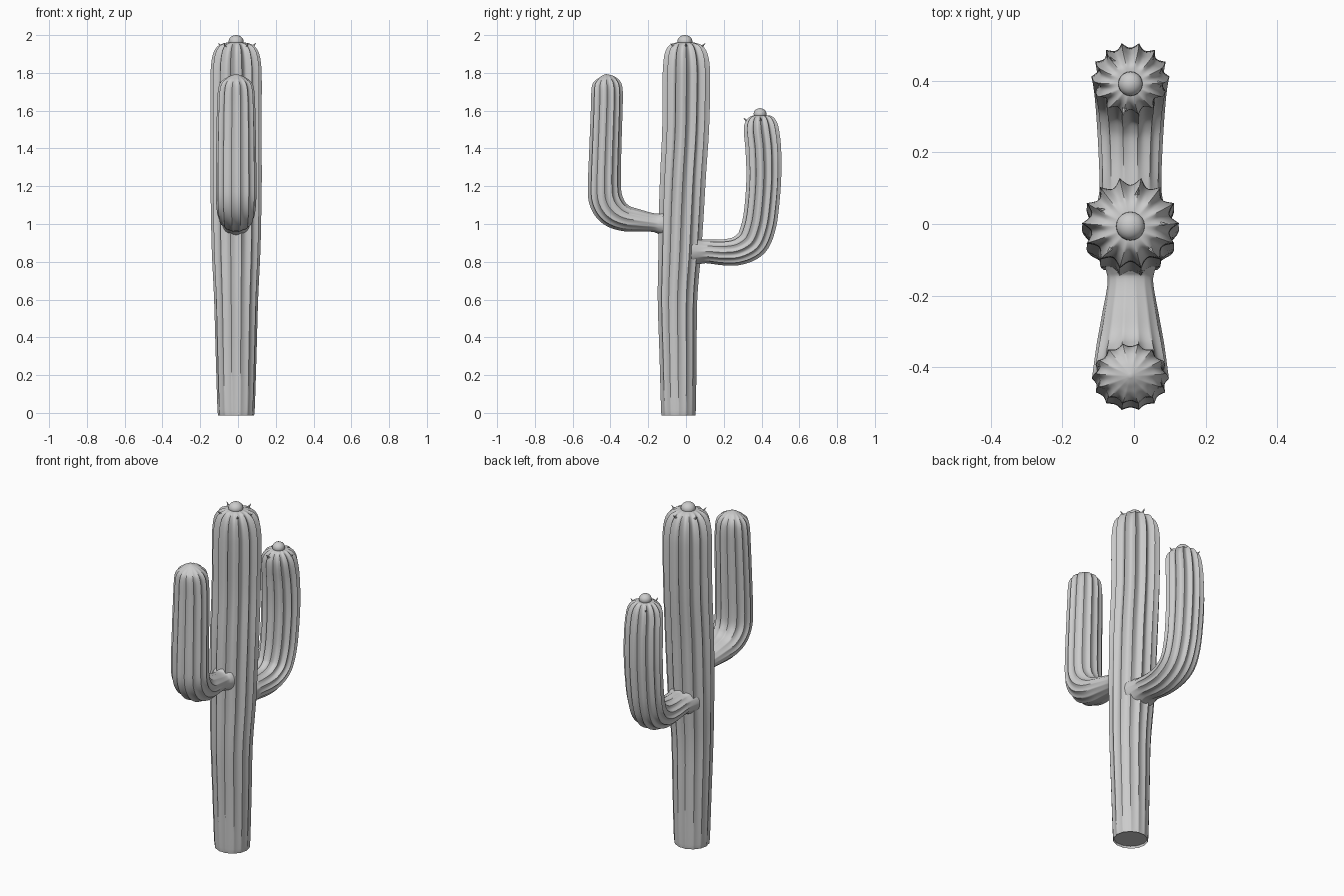
import bpy, bmesh, math
from mathutils import Vector

cube = bpy.data.objects.get("Cube")
if cube:
    bpy.data.objects.remove(cube, do_unlink=True)

mat = bpy.data.materials.new("plain grey")
mat.use_nodes = True
grey = (0.6, 0.6, 0.6, 1)
mat.diffuse_color = grey
mat.node_tree.nodes["Principled BSDF"].inputs["Base Color"].default_value = grey


def finish(name, bm, angle=50):
    bmesh.ops.recalc_face_normals(bm, faces=bm.faces)
    mesh = bpy.data.meshes.new(name)
    bm.to_mesh(mesh)
    bm.free()
    mesh.materials.append(mat)
    obj = bpy.data.objects.new(name, mesh)
    bpy.context.collection.objects.link(obj)
    bpy.ops.object.select_all(action='DESELECT')
    obj.select_set(True)
    bpy.context.view_layer.objects.active = obj
    bpy.ops.object.shade_smooth_by_angle(angle=math.radians(angle))
    return obj


def spline(a, b, c, d, t):
    return 0.5 * (2 * b + (c - a) * t + (2 * a - 5 * b + 4 * c - d) * t * t
                  + (3 * b - a - 3 * c + d) * t ** 3)


def ribbed_stem(name, keys, ribs, steps=5, per_rib=8):
    """Sweep a ribbed ring along (y, z, half width x, half depth, rib depth)."""
    rows = []
    for i in range(len(keys) - 1):
        four = [keys[max(0, min(len(keys) - 1, i + k))] for k in (-1, 0, 1, 2)]
        for s in range(steps):
            rows.append([spline(*vals, s / steps) for vals in zip(*four)])
    rows.append(list(keys[-1]))
    bm = bmesh.new()
    rings = []
    n = ribs * per_rib
    for i, (y, z, rx, rd, rib) in enumerate(rows):
        a, b = rows[max(i - 1, 0)], rows[min(i + 1, len(rows) - 1)]
        tan = Vector((0, b[0] - a[0], b[1] - a[1])).normalized()
        if name == "trunk":
            tan = Vector((0, 0, 1))
        side = Vector((1, 0, 0)).cross(tan)
        ring = []
        for j in range(n):
            ang = math.tau * j / n
            # narrow crests with wide rounded grooves
            crest = 1 - abs(math.sin(ang * ribs / 2)) ** 0.9
            r = 1 + rib * (crest - 0.75)
            p = Vector((-0.01, y, z)) + side * (rd * r * math.sin(ang))
            p.x += rx * r * math.cos(ang)
            ring.append(bm.verts.new(p))
        rings.append(ring)
    for lo, hi in zip(rings, rings[1:]):
        for j in range(n):
            k = (j + 1) % n
            bm.faces.new((lo[j], lo[k], hi[k], hi[j]))
    bm.faces.new(rings[0])
    bm.faces.new(rings[-1])
    return finish(name, bm)


def bud(name, y, z, r, h):
    bm = bmesh.new()
    bmesh.ops.create_uvsphere(bm, u_segments=20, v_segments=12, radius=1)
    for v in bm.verts:
        v.co = Vector((v.co.x * r - 0.01, v.co.y * r + y, v.co.z * h + z))
    finish(name, bm)


def thorns(name, y, z, radius, count, skip):
    """Small spurs standing on the rib crests around a crown."""
    bm = bmesh.new()
    for i in range(0, count, skip):
        a = math.tau * i / count
        out = Vector((math.cos(a), math.sin(a), 0.9)).normalized()
        made = bmesh.ops.create_cone(bm, cap_ends=True, segments=6, radius1=0.009,
                                     radius2=0.001, depth=0.035)["verts"]
        rot = out.to_track_quat('Z', 'Y')
        base = Vector((radius * math.cos(a) - 0.01, radius * math.sin(a) + y, z))
        for v in made:
            v.co = rot @ v.co + base
    finish(name, bm)


# Main stem: narrow at the foot, ribs deepening toward the crown
ribbed_stem("trunk", [
    (-0.04, 0, 0.09, 0.088, 0.02), (-0.04, 0.012, 0.097, 0.093, 0.05),
    (-0.042, 0.3, 0.106, 0.099, 0.07), (-0.045, 0.6, 0.114, 0.105, 0.09),
    (-0.033, 0.85, 0.125, 0.113, 0.11), (-0.025, 1.05, 0.129, 0.118, 0.13),
    (-0.016, 1.25, 0.131, 0.12, 0.15), (-0.002, 1.5, 0.129, 0.122, 0.17),
    (0.002, 1.75, 0.13, 0.124, 0.18), (0.002, 1.85, 0.126, 0.12, 0.18),
    (0, 1.91, 0.113, 0.108, 0.2), (-0.002, 1.945, 0.088, 0.085, 0.2),
    (-0.005, 1.96, 0.05, 0.05, 0.1), (-0.005, 1.962, 0.01, 0.01, 0)], 14)
bud("trunk_bud", -0.006, 1.966, 0.04, 0.034)
thorns("trunk_thorns", 0, 1.945, 0.092, 14, 3)

# Front arm: smooth at the joint, bending up to a softly pointed tip
ribbed_stem("front_arm", [
    (-0.09, 1.005, 0.085, 0.085, 0), (-0.135, 1.003, 0.067, 0.06, 0),
    (-0.17, 1.007, 0.064, 0.05, 0.02), (-0.25, 1.018, 0.078, 0.06, 0.04),
    (-0.33, 1.033, 0.092, 0.072, 0.06), (-0.39, 1.07, 0.1, 0.086, 0.08),
    (-0.425, 1.13, 0.104, 0.09, 0.1), (-0.432, 1.22, 0.105, 0.087, 0.1),
    (-0.427, 1.4, 0.103, 0.085, 0.1), (-0.42, 1.6, 0.099, 0.084, 0.11),
    (-0.418, 1.7, 0.094, 0.083, 0.12), (-0.42, 1.745, 0.083, 0.075, 0.12),
    (-0.422, 1.77, 0.058, 0.053, 0.08), (-0.424, 1.785, 0.028, 0.027, 0.02),
    (-0.425, 1.793, 0.004, 0.004, 0)], 14)

# Back arm: lower joint, rounder sweep, ribbed crown with a bud
ribbed_stem("back_arm", [
    (0.03, 0.855, 0.1, 0.085, 0), (0.08, 0.855, 0.088, 0.067, 0.02),
    (0.12, 0.855, 0.085, 0.064, 0.06), (0.2, 0.85, 0.087, 0.069, 0.1),
    (0.28, 0.86, 0.091, 0.077, 0.12), (0.35, 0.905, 0.096, 0.088, 0.14),
    (0.385, 0.99, 0.1, 0.09, 0.15), (0.402, 1.1, 0.103, 0.09, 0.15),
    (0.412, 1.25, 0.105, 0.091, 0.16), (0.409, 1.4, 0.103, 0.093, 0.17),
    (0.398, 1.5, 0.097, 0.091, 0.18), (0.394, 1.545, 0.083, 0.079, 0.19),
    (0.392, 1.57, 0.055, 0.054, 0.15), (0.392, 1.576, 0.01, 0.01, 0)], 14)
bud("back_arm_bud", 0.392, 1.583, 0.034, 0.03)
thorns("back_arm_thorns", 0.395, 1.55, 0.08, 14, 5)
